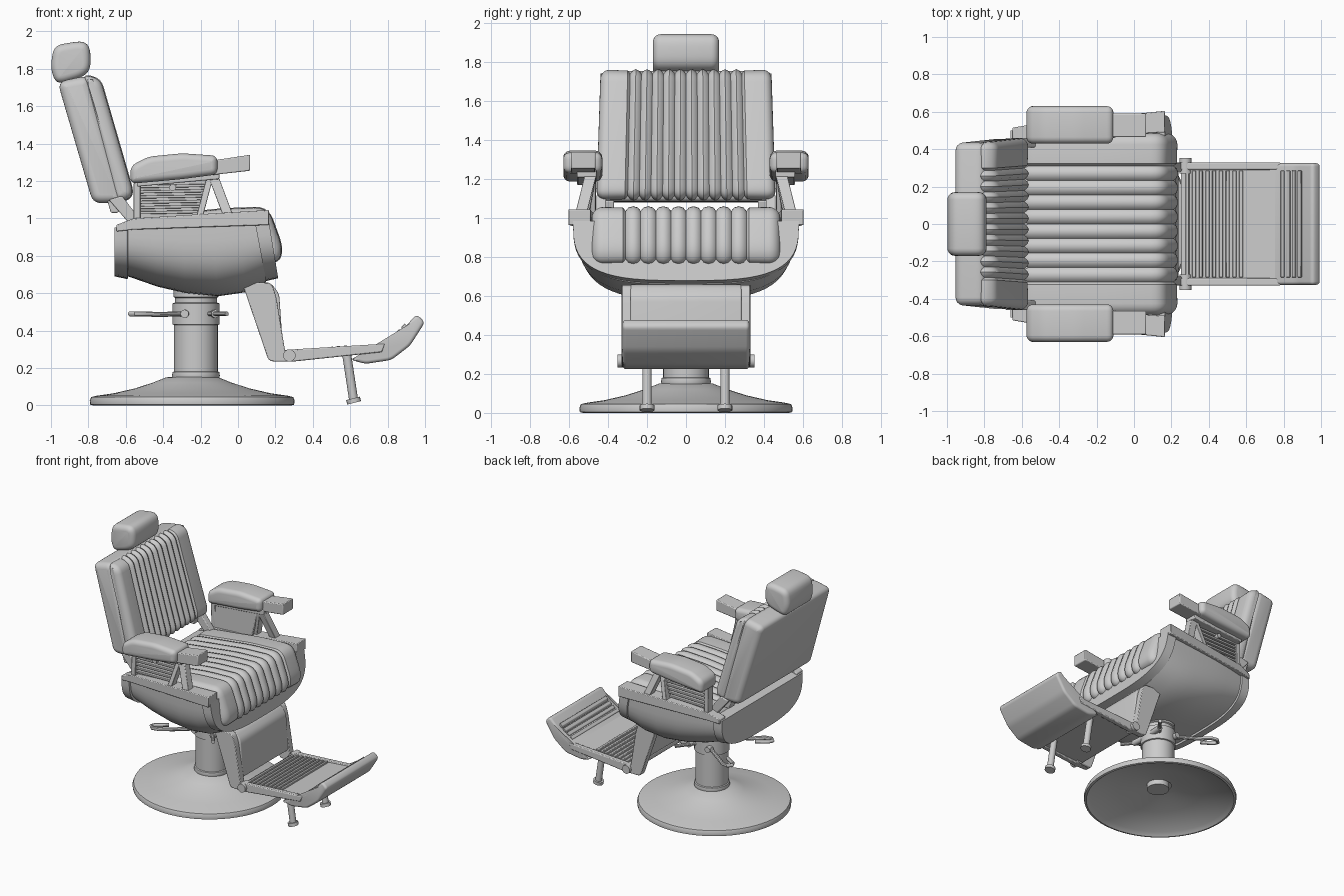
import bpy, bmesh, math
from mathutils import Vector


def loft(name, rings, mirror=False, bevel=0, caps=True):
    """Skin a list of equal-length closed rings into one object."""
    bm = bmesh.new()
    vs = [[bm.verts.new(p) for p in r] for r in rings]
    n = len(rings[0])
    for a, b in zip(vs, vs[1:]):
        for i in range(n):
            j = (i + 1) % n
            bm.faces.new((a[i], a[j], b[j], b[i]))
    if caps:
        bm.faces.new(vs[0])
        bm.faces.new(vs[-1])
    bmesh.ops.recalc_face_normals(bm, faces=bm.faces)
    me = bpy.data.meshes.new(name)
    bm.to_mesh(me)
    bm.free()
    me.shade_smooth()
    me.set_sharp_from_angle(angle=math.radians(35))
    ob = bpy.data.objects.new(name, me)
    bpy.context.collection.objects.link(ob)
    if bevel:
        m = ob.modifiers.new("Bevel", 'BEVEL')
        m.width, m.segments, m.limit_method = bevel, 2, 'ANGLE'
    if mirror:
        m = ob.modifiers.new("Mirror", 'MIRROR')
        m.use_axis = (False, True, False)
    return ob


def rounded(pts, r, k=5):
    """Round each corner of a closed 2D profile."""
    out, pts = [], [Vector(p) for p in pts]
    for i, p in enumerate(pts):
        a, b = pts[i - 1] - p, pts[(i + 1) % len(pts)] - p
        s = p + a.normalized() * min(r, a.length * 0.45)
        e = p + b.normalized() * min(r, b.length * 0.45)
        for t in (j / k for j in range(k + 1)):
            out.append(s * (1 - t) ** 2 + p * 2 * t * (1 - t) + e * t * t)
    return out


def stations(w, r, groove=0, n=0):
    """(y, inset) pairs: rounded ends plus optional sewn channels."""
    s = []
    for i in range(6):
        a = i * math.pi / 10
        y, d = w - r + r * math.sin(a), r * (1 - math.cos(a))
        s += [(y, d), (-y, d)]
    for i in range(n + 1 if n else 0):
        y = groove * (2 * i / n - 1)
        s += [(y - 0.014, 0.003), (y, 0.02), (y + 0.014, 0.003)]
        if i < n:
            s.append((y + groove / n, -0.004))
    return sorted(s)


def cushion(name, prof, stats, yc=0, mirror=False):
    """Sweep an xz profile along y, shrinking it by each station's inset."""
    n = len(prof)
    area = sum(prof[i - 1].x * prof[i].y - prof[i].x * prof[i - 1].y for i in range(n))
    sg = 1 if area > 0 else -1
    nor = []
    for i in range(n):
        t = (prof[(i + 1) % n] - prof[i - 1]).normalized()
        nor.append(Vector((t.y, -t.x)) * sg)
    rings = []
    for y, d in stats:
        q = [p - m * d for p, m in zip(prof, nor)]
        rings.append([(p.x, y + yc, p.y) for p in q])
    return loft(name, rings, mirror)


def prism(name, pts, y0, y1, mirror=False, bevel=0.006):
    return loft(name, [[(x, y, z) for x, z in pts] for y in (y0, y1)], mirror, bevel)


def beam(name, a, b, wx, wy, mirror=True):
    c = [(-1, -1), (1, -1), (1, 1), (-1, 1)]
    return loft(name, [[(p[0] + u * wx / 2, p[1] + v * wy / 2, p[2]) for u, v in c]
                       for p in (a, b)], mirror, 0.004)


def tube(name, path, r, mirror=True, seg=16):
    path, rings = [Vector(p) for p in path], []
    for i, p in enumerate(path):
        t = path[min(i + 1, len(path) - 1)] - path[max(i - 1, 0)]
        q = t.to_track_quat('Z', 'Y')
        rings.append([p + q @ Vector((r * math.cos(a), r * math.sin(a), 0))
                      for a in (2 * math.pi * j / seg for j in range(seg))])
    return loft(name, rings, mirror)


def lathe(name, prof, cx, seg=64, caps=True):
    return loft(name, [[(cx + r * math.cos(a), r * math.sin(a), z)
                        for a in (2 * math.pi * j / seg for j in range(seg))]
                       for r, z in prof], caps=caps)


def bowl(name, secs):
    """U-shaped hull sections: (x top, x bottom, z top, z bottom, half width)."""
    rings = []
    for xt, xb, zt, zb, w in secs:
        ring = []
        for i in range(33):
            a = math.pi * i / 32
            c, s = math.cos(a), max(0, math.sin(a)) ** 0.62
            ring.append((xt + (xb - xt) * s, w * math.copysign(abs(c) ** 0.62, c),
                         zt + (zb - zt) * s))
        rings.append(ring)
    return loft(name, rings)


# Hollow base dish and pump column
lathe("base_dish", [(0.08, 0.12), (0.13, 0.115), (0.3, 0.075), (0.5, 0.025), (0.53, 0.0),
                    (0.545, 0.004), (0.548, 0.025), (0.54, 0.045), (0.51, 0.052), (0.42, 0.065),
                    (0.31, 0.09), (0.21, 0.122), (0.14, 0.15), (0.08, 0.155)], -0.245, caps=False)
lathe("column", [(0.08, 0.08), (0.08, 0.145), (0.125, 0.148), (0.128, 0.16), (0.125, 0.178),
                 (0.117, 0.182), (0.117, 0.43), (0.126, 0.433), (0.126, 0.545), (0.112, 0.55),
                 (0.112, 0.575), (0.12, 0.58), (0.12, 0.64)], -0.225, 40)

# Control levers
tube("long_lever", [(-0.27, 0.08, 0.49), (-0.33, 0.14, 0.49), (-0.42, 0.2, 0.485),
                    (-0.5, 0.265, 0.49), (-0.55, 0.275, 0.49), (-0.575, 0.25, 0.49),
                    (-0.56, 0.22, 0.49), (-0.48, 0.17, 0.49)], 0.014, seg=10)
tube("short_lever", [(-0.17, 0.08, 0.49), (-0.06, 0.22, 0.49)], 0.013, seg=10)
for x in (-0.28, -0.13):
    tube("lever_knob", [(x, 0.05, 0.49), (x - (0.225 + x) * -0.1, 0.145, 0.49)], 0.022)

# Seat hull, front trim and side rails
bowl("seat_hull", [(-0.66, -0.66, 0.95, 0.69, 0.50), (-0.59, -0.59, 0.965, 0.675, 0.505),
                   (-0.588, -0.588, 0.965, 0.69, 0.49), (-0.45, -0.43, 0.97, 0.635, 0.515),
                   (-0.3, -0.28, 0.97, 0.6, 0.535), (-0.13, -0.11, 0.975, 0.583, 0.55),
                   (0.0, 0.04, 0.98, 0.605, 0.56), (0.11, 0.15, 0.98, 0.66, 0.565)])
bowl("seat_front_trim", [(0.09, 0.15, 0.98, 0.665, 0.58), (0.165, 0.215, 0.985, 0.68, 0.58)])
loft("side_rail", [[(x, y0, z0), (x, y1, z0), (x, y1, z1), (x, y0, z1)] for x, y0, y1, z0, z1 in
                   ((-0.65, 0.44, 0.515, 0.93, 0.965), (-0.56, 0.45, 0.53, 0.94, 1.0),
                    (0.165, 0.49, 0.605, 0.965, 1.045))], True, 0.005)

# Pleated seat cushion
cushion("seat_cushion", rounded([(-0.6, 0.86), (-0.6, 0.99), (-0.1, 1.05), (0.16, 1.06),
                                 (0.24, 0.84), (0.215, 0.76), (0.05, 0.76)], 0.07),
        stations(0.485, 0.06, 0.31, 8))

# Backrest shell with pleated front pad
shell = cushion("backrest_shell", rounded([(-0.965, 1.73), (-0.80, 1.765), (-0.61, 1.085),
                                           (-0.775, 1.08)], 0.05), stations(0.455, 0.045))
pad = cushion("backrest_pad", rounded([(-0.83, 1.77), (-0.735, 1.745), (-0.56, 1.14),
                                       (-0.585, 1.10), (-0.655, 1.09)], 0.045),
              stations(0.46, 0.045, 0.30, 10))
for ob in (shell, pad):
    for v in ob.data.vertices:
        v.co.y *= 1 - 0.07 * max(0, v.co.z - 1.1)
prism("backrest_hinge_block", [(-0.7, 1.1), (-0.63, 1.09), (-0.64, 1.03), (-0.68, 1.03)], 0.37, 0.44, True)
prism("backrest_bracket", [(-0.69, 1.1), (-0.62, 1.12), (-0.52, 0.99), (-0.58, 0.97)], 0.41, 0.46, True)

# Headrest
cushion("headrest", rounded([(-1.003, 1.80), (-0.985, 1.925), (-0.83, 1.95), (-0.79, 1.915),
                             (-0.787, 1.80), (-0.83, 1.755), (-0.97, 1.715)], 0.05),
        stations(0.17, 0.04))
prism("headrest_post", [(-0.93, 1.78), (-0.85, 1.78), (-0.84, 1.7), (-0.92, 1.7)], -0.05, 0.05)

# Armrest pads, hand grips and supports
cushion("armrest_pad", rounded([(-0.575, 1.185), (-0.575, 1.28), (-0.48, 1.33), (-0.3, 1.348),
                                (-0.11, 1.335), (-0.11, 1.235), (-0.3, 1.21)], 0.035),
        stations(0.1, 0.035), 0.53, True)
prism("armrest_grip", [(-0.2, 1.225), (-0.2, 1.3), (0.065, 1.34), (0.065, 1.255)], 0.465, 0.59, True)
prism("armrest_underside", [(-0.54, 1.17), (-0.54, 1.2), (-0.1, 1.25), (-0.1, 1.21)], 0.46, 0.56, True)
beam("arm_front_strut", (-0.13, 0.49, 1.22), (-0.055, 0.54, 1.02), 0.055, 0.06)
beam("arm_middle_strut", (-0.15, 0.49, 1.22), (-0.205, 0.53, 1.01), 0.035, 0.06)
beam("arm_rear_post", (-0.54, 0.49, 1.19), (-0.54, 0.495, 0.97), 0.035, 0.06)
prism("arm_side_panel", [(-0.54, 0.98), (-0.54, 1.19), (-0.16, 1.22), (-0.21, 1.0)], 0.465, 0.49, True)
for i in range(6):
    z = 1.03 + i * 0.028
    x1 = -0.215 + i * 0.008
    prism("arm_louver", [(-0.53, z - 0.008), (-0.53, z + 0.008), (x1, z + 0.014), (x1, z - 0.002)],
          0.485, 0.515, True, 0.003)
tube("arm_knob", [(-0.35, 0.48, 1.165), (-0.35, 0.535, 1.165)], 0.018)

# Footrest hanger, calf panel and side bars
prism("footrest_arm", rounded([(0.02, 0.66), (0.18, 0.655), (0.205, 0.58), (0.25, 0.3),
                               (0.27, 0.24), (0.165, 0.235)], 0.025, 3), 0.28, 0.33, True)
cushion("calf_panel", rounded([(0.06, 0.655), (0.17, 0.66), (0.22, 0.6), (0.24, 0.31),
                               (0.2, 0.31), (0.17, 0.58), (0.08, 0.62)], 0.03), stations(0.285, 0.008))
prism("footrest_side_bar", [(0.18, 0.235), (0.3, 0.235), (0.77, 0.285), (0.785, 0.33), (0.3, 0.3),
                            (0.2, 0.29)], 0.29, 0.33, True)
tube("footrest_pivot", [(0.275, 0.27, 0.267), (0.275, 0.352, 0.267)], 0.033)

# Ribbed foot platform with raised toe plate
prism("foot_platform", [(0.25, 0.245), (0.25, 0.28), (0.78, 0.325), (0.78, 0.285)], -0.3, 0.3)
for i in range(9):
    x = 0.285 + i * 0.036
    z = 0.28 + (x - 0.25) * 0.085
    prism("platform_rib", [(x - 0.012, z - 0.01), (x - 0.009, z + 0.012), (x + 0.009, z + 0.013),
                           (x + 0.012, z - 0.01)], -0.285, 0.285, bevel=0.003)
cushion("toe_plate", rounded([(0.6, 0.245), (0.68, 0.222), (0.82, 0.243), (0.92, 0.32),
                              (1.0, 0.445), (0.955, 0.487), (0.87, 0.395), (0.76, 0.325)], 0.025),
        stations(0.325, 0.018))
for x, z in ((0.795, 0.35), (0.825, 0.372), (0.855, 0.397), (0.885, 0.427)):
    prism("toe_rib", [(x - 0.012, z - 0.025), (x - 0.01, z - 0.004), (x + 0.008, z + 0.012),
                      (x + 0.014, z - 0.01)], -0.285, 0.285, bevel=0.003)

# Footrest stands
tube("footrest_leg", [(0.58, 0.2, 0.28), (0.618, 0.2, 0.03)], 0.024)
tube("footrest_foot", [(0.615, 0.2, 0.038), (0.621, 0.2, 0.014)], 0.038)
